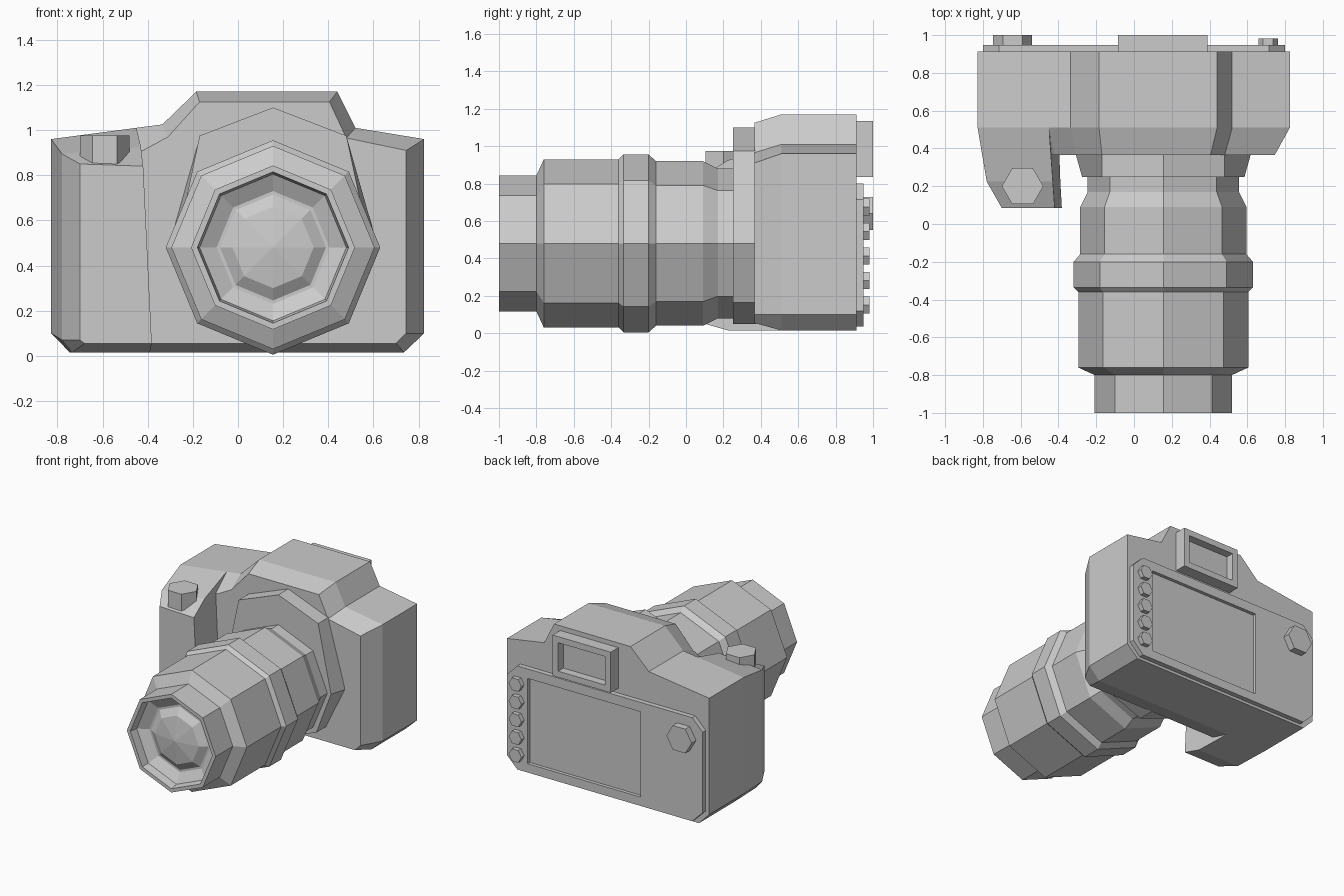
import bpy, bmesh
from math import sin, cos, tau

if "Cube" in bpy.data.objects:
    bpy.data.objects.remove(bpy.data.objects["Cube"])

def loft(name, rings):
    """Skin a list of equal-length point rings and cap both ends."""
    bm = bmesh.new()
    loops = [[bm.verts.new(p) for p in ring] for ring in rings]
    n = len(loops[0])
    for a, b in zip(loops, loops[1:]):
        for i in range(n):
            j = (i + 1) % n
            bm.faces.new((a[i], a[j], b[j], b[i]))
    bm.faces.new(loops[0])
    bm.faces.new(loops[-1])
    bmesh.ops.remove_doubles(bm, verts=bm.verts, dist=1e-5)
    bmesh.ops.recalc_face_normals(bm, faces=bm.faces)
    mesh = bpy.data.meshes.new(name)
    bm.to_mesh(mesh)
    bm.free()
    ob = bpy.data.objects.new(name, mesh)
    bpy.context.collection.objects.link(ob)
    return ob

def at_y(y, profile):
    return [(x, y, z) for x, z in profile]

def polygon(n, r, cx, cz):
    return [(cx + r * cos(tau * i / n), cz + r * sin(tau * i / n)) for i in range(n)]

def chamfer_rect(x0, x1, z0, z1, c=0):
    return [(x0 + c, z0), (x1 - c, z0), (x1, z0 + c), (x1, z1 - c),
            (x1 - c, z1), (x0 + c, z1), (x0, z1 - c), (x0, z0 + c)]

def recessed_plate(name, outer, inner, y0, y1, depth):
    return loft(name, [at_y(y0, outer), at_y(y1, outer),
                       at_y(y1, inner), at_y(y1 - depth, inner)])

LX, LZ = 0.155, 0.48   # lens axis

# Body: silhouette extruded, with a chamfered front
back = [(-0.745, 0.015), (0.735, 0.015), (0.825, 0.10), (0.825, 0.96), (0.52, 1.01),
        (0.44, 1.17), (-0.185, 1.17), (-0.335, 1.025), (-0.45, 1.01), (-0.828, 0.96), (-0.828, 0.10)]
front = [(-0.70, 0.055), (0.70, 0.055), (0.745, 0.10), (0.745, 0.91), (0.48, 0.965),
         (0.405, 1.125), (-0.17, 1.125), (-0.31, 0.97), (-0.42, 0.91), (-0.70, 0.87), (-0.70, 0.10)]
loft("body", [at_y(0.912, back), at_y(0.51, back), at_y(0.365, front)])

# Hand grip, narrowing forwards
loft("grip", [
    at_y(0.51, [(-0.828, 0.96), (-0.45, 1.01), (-0.40, 0.015), (-0.745, 0.015), (-0.828, 0.10)]),
    at_y(0.225, [(-0.78, 0.895), (-0.43, 0.925), (-0.39, 0.015), (-0.735, 0.015), (-0.78, 0.07)]),
    at_y(0.085, [(-0.70, 0.85), (-0.42, 0.84), (-0.382, 0.055), (-0.68, 0.055), (-0.70, 0.07)])])

# Shutter button
hexa = polygon(6, 0.11, -0.59, 0.20)
loft("shutter_button", [[(x, y, z) for x, y in hexa] for z in (0.84, 0.975)])

# Lens mount: stretched octagon with a slight flare
def mount_ring(side, top, bottom):
    half = [(0.325, 0.975), (side, LZ), (0.31, 0.165)]
    return ([(LX, top)] + [(LX + x, z) for x, z in half]
            + [(LX, bottom)] + [(LX - x, z) for x, z in reversed(half)])
loft("lens_mount", [at_y(0.25, mount_ring(0.43, 1.10, 0.05)),
                    at_y(0.375, mount_ring(0.465, 1.10, 0.05))])

# Lens barrel: octagonal steps, then hollow front
barrel = [(0.28, 0.40), (0.17, 0.40), (0.09, 0.44), (-0.16, 0.44), (-0.20, 0.475),
          (-0.335, 0.475), (-0.36, 0.45), (-0.76, 0.45), (-0.80, 0.363), (-1.0, 0.363),
          (-1.0, 0.335), (-0.94, 0.325), (-0.90, 0.25)]
loft("lens_barrel", [at_y(y, polygon(8, r, LX, LZ)) for y, r in barrel])

# Front glass
loft("lens_glass", [at_y(y, polygon(8, r, LX, LZ))
                    for y, r in ((-0.89, 0.25), (-0.935, 0.18), (-0.96, 0.001))])

# Back panel with sunken screen, and eyepiece with sunken window
recessed_plate("back_panel", chamfer_rect(-0.80, 0.80, 0.035, 0.80, 0.085),
               chamfer_rect(-0.29, 0.63, 0.10, 0.73), 0.90, 0.948, 0.025)
recessed_plate("eyepiece", chamfer_rect(-0.085, 0.39, 0.835, 1.135),
               chamfer_rect(-0.04, 0.345, 0.88, 1.09), 0.90, 1.0, 0.06)

# Rear buttons and dial
for i in range(5):
    ring = polygon(6, 0.052, 0.71, 0.675 - 0.131 * i)
    loft(f"rear_button_{i + 1}", [at_y(0.94, ring), at_y(0.982, ring)])
ring = polygon(6, 0.103, -0.643, 0.64)
loft("rear_dial", [at_y(0.94, ring), at_y(1.0, ring)])
